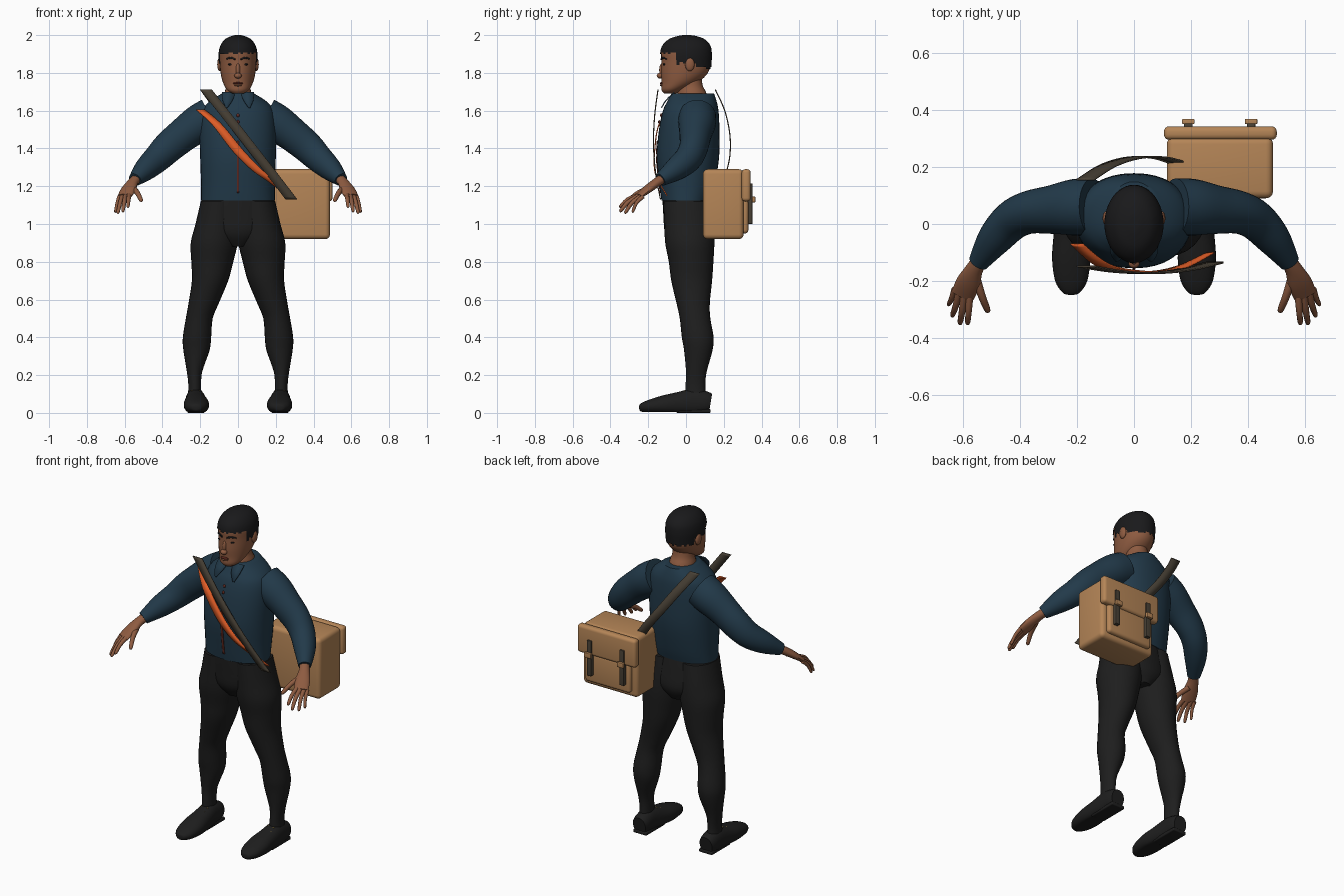
import bpy, bmesh, math
from mathutils import Vector


def material(name, rgb):
    m = bpy.data.materials.new(name)
    m.diffuse_color = (*rgb, 1)
    return m


SKIN = material("skin brown", (0.27, 0.105, 0.052))
SHIRT = material("navy shirt", (0.016, 0.042, 0.068))
BLACK = material("trouser black", (0.013, 0.013, 0.013))
HAIR = material("hair black", (0.010, 0.010, 0.011))
TAN = material("bag tan", (0.46, 0.235, 0.095))
OLIVE = material("strap olive", (0.065, 0.052, 0.036))
ORANGE = material("band orange", (0.75, 0.11, 0.02))
RED = material("placket red", (0.12, 0.022, 0.014))
GOLD = material("lace gold", (0.35, 0.24, 0.06))


def finish(bm, name, mat, angle=45):
    bmesh.ops.recalc_face_normals(bm, faces=bm.faces[:])
    me = bpy.data.meshes.new(name)
    bm.to_mesh(me)
    bm.free()
    ob = bpy.data.objects.new(name, me)
    bpy.context.collection.objects.link(ob)
    me.materials.append(mat)
    bpy.ops.object.select_all(action='DESELECT')
    bpy.context.view_layer.objects.active = ob
    ob.select_set(True)
    bpy.ops.object.shade_smooth_by_angle(angle=math.radians(angle))
    return ob


def smooth_rows(rows, steps):
    """Catmull-Rom interpolation through rows of numbers."""
    out = []
    for i in range(len(rows) - 1):
        p0, p1 = rows[max(i - 1, 0)], rows[i]
        p2, p3 = rows[i + 1], rows[min(i + 2, len(rows) - 1)]
        for k in range(steps):
            t = k / steps
            out.append([0.5 * (2 * b + (c - a) * t + (2 * a - 5 * b + 4 * c - d) * t * t
                               + (3 * b - a - 3 * c + d) * t ** 3)
                        for a, b, c, d in zip(p0, p1, p2, p3)])
    return out + [list(rows[-1])]


def loft(name, rows, mat, n=24, steps=4, upright=True, power=2.0, mirror=1, floor=None, keep=None):
    """Skin over elliptical rings (x, y, z, half width, half depth)."""
    rows = smooth_rows(rows, steps)
    cs = [Vector(r[:3]) for r in rows]
    bm = bmesh.new()
    rings = []
    for i, r in enumerate(rows):
        side, other = Vector((1, 0, 0)), Vector((0, 1, 0))
        if not upright:
            t = (cs[min(i + 1, len(cs) - 1)] - cs[max(i - 1, 0)]).normalized()
            side = t.cross(Vector((0, 0, 1))).normalized()
            other = side.cross(t)
        ring = []
        for k in range(n):
            a = 2 * math.pi * k / n
            c, s = math.cos(a), math.sin(a)
            p = (cs[i] + side * r[3] * math.copysign(abs(c) ** (2 / power), c)
                 + other * r[4] * math.copysign(abs(s) ** (2 / power), s))
            if floor is not None:
                p.z = max(p.z, floor)
            p.x *= mirror
            ring.append(bm.verts.new(p))
        rings.append(ring)
    for a, b in zip(rings, rings[1:]):
        for k in range(n):
            bm.faces.new((a[k], a[(k + 1) % n], b[(k + 1) % n], b[k]))
    bm.faces.new(rings[0])
    bm.faces.new(rings[-1])
    if keep:
        cut = [f for f in bm.faces if not keep(f.calc_center_median())]
        bmesh.ops.delete(bm, geom=cut, context='FACES')
    return finish(bm, name, mat)


def ball(name, loc, size, mat):
    bm = bmesh.new()
    bmesh.ops.create_uvsphere(bm, u_segments=16, v_segments=10, radius=1)
    for v in bm.verts:
        v.co = Vector(loc) + Vector([c * s for c, s in zip(v.co, size)])
    return finish(bm, name, mat)


def box(name, lo, hi, mat, bevel=0.0):
    bm = bmesh.new()
    bmesh.ops.create_cube(bm, size=1)
    for v in bm.verts:
        v.co = Vector([l + (c + 0.5) * (h - l) for l, h, c in zip(lo, hi, v.co)])
    if bevel:
        bmesh.ops.bevel(bm, geom=bm.edges[:], offset=bevel, segments=4, profile=0.5, affect='EDGES')
    return finish(bm, name, mat)


def ribbon(name, rows, mat, across=(1, 0, 0), thick=0.006):
    """Flat band through (x, y, z, half width)."""
    bm = bmesh.new()
    pairs = []
    for r in smooth_rows(rows, 6):
        c, w = Vector(r[:3]), Vector(across) * r[3]
        pairs.append((bm.verts.new(c - w), bm.verts.new(c + w)))
    for a, b in zip(pairs, pairs[1:]):
        bm.faces.new((a[0], a[1], b[1], b[0]))
    ob = finish(bm, name, mat)
    mod = ob.modifiers.new("thickness", 'SOLIDIFY')
    mod.thickness, mod.offset = thick, 0


# Shirt body, trouser seat, neck
loft("shirt_body", [(0, 0, 1.125, .195, .13), (0, .005, 1.2, .195, .145), (0, .01, 1.35, .2, .165),
                    (0, .017, 1.5, .203, .16), (0, .025, 1.6, .19, .147), (0, .032, 1.65, .15, .13),
                    (0, .036, 1.692, .083, .112)], SHIRT, n=36, power=2.2)
loft("trouser_seat", [(0, .0, 1.14, .19, .125), (0, .01, 1.05, .205, .13), (0, .02, .95, .17, .13),
                      (0, .025, .88, .06, .09)], BLACK, n=32)
loft("neck", [(0, .035, 1.66, .08, .085), (0, .03, 1.70, .07, .075), (0, .025, 1.74, .06, .062),
              (0, .015, 1.82, .06, .065)], SKIN)

# Head and close-cropped hair
loft("head", [(0, -.085, 1.69, .028, .03), (0, -.073, 1.71, .058, .057), (0, -.033, 1.75, .08, .096),
              (0, -.008, 1.80, .092, .124), (0, 0, 1.86, .097, .13), (0, 0, 1.92, .097, .13),
              (0, 0, 1.96, .07, .1), (0, 0, 1.98, .03, .05)], SKIN, n=32)


def under_hair(c):
    line = 1.905 if c.y < -.05 else 1.85 if c.y < .05 else 1.825
    return c.z > line + .006 * math.sin(c.x * 160 + c.y * 90)


loft("hair", [(0, .003, 1.80, .096, .128), (0, .001, 1.85, .101, .134), (0, 0, 1.90, .103, .137),
              (0, .002, 1.945, .093, .127), (0, .004, 1.98, .066, .092), (0, .005, 1.997, .028, .04),
              (0, .005, 2.0, .006, .008)], HAIR, n=48, steps=6, keep=under_hair)

# Face details
ball("nose_tip", (0, -.137, 1.785), (.02, .018, .015), SKIN)
ball("nose_bridge", (0, -.127, 1.815), (.012, .015, .035), SKIN)
ball("upper_lip", (0, -.13, 1.745), (.026, .009, .006), RED)
ball("lower_lip", (0, -.13, 1.735), (.022, .009, .006), SKIN)

for s, tag in ((1, "left"), (-1, "right")):
    ball(tag + "_eye", (s * .037, -.114, 1.845), (.017, .008, .006), HAIR)
    ribbon(tag + "_eyebrow", [(s * .015, -.131, 1.872, .004), (s * .038, -.122, 1.88, .005),
                              (s * .062, -.103, 1.873, .003)], HAIR, (0, 0, 1))
    ball(tag + "_ear", (s * .097, .02, 1.845), (.013, .025, .036), SKIN)

    # Sleeve
    loft(tag + "_sleeve", [(.145, .06, 1.565, .10, .104), (.21, .058, 1.53, .099, .10),
                           (.29, .05, 1.472, .085, .09), (.37, .04, 1.405, .075, .084),
                           (.43, .01, 1.345, .07, .075), (.49, -.055, 1.29, .06, .062),
                           (.545, -.135, 1.235, .036, .036)], SHIRT, upright=False, mirror=s)
    # Hand
    loft(tag + "_palm", [(.53, -.115, 1.247, .028, .026), (.557, -.155, 1.22, .03, .024),
                         (.58, -.205, 1.183, .042, .021), (.6, -.25, 1.147, .041, .014)],
         SKIN, n=16, upright=False, mirror=s)
    fingers = [((.628, -.228, 1.145), (.65, -.285, 1.062), .0095),
               ((.612, -.238, 1.147), (.637, -.325, 1.057), .011),
               ((.594, -.248, 1.15), (.61, -.352, 1.066), .0115),
               ((.576, -.255, 1.152), (.583, -.353, 1.09), .011),
               ((.555, -.185, 1.19), (.51, -.31, 1.122), .0135)]
    for i, (a, b, r) in enumerate(fingers):
        a, b = Vector(a), Vector(b)
        m = a.lerp(b, .5) + Vector((0, -.006, .008))
        loft(f"{tag}_finger_{i + 1}", [(*a, r * 1.2, r * 1.2), (*m, r, r), (*a.lerp(b, .92), r * .8, r * .8),
                                       (*b, r * .3, r * .3)], SKIN, n=10, steps=3, upright=False, mirror=s)

    # Trouser leg
    loft(tag + "_trouser_leg", [(.1, .005, 1.12, .097, .125), (.112, .015, 1.0, .113, .13),
                                (.126, .02, .9, .124, .13), (.136, .027, .8, .111, .118),
                                (.148, .03, .7, .096, .108), (.182, .038, .58, .08, .088),
                                (.205, .048, .5, .071, .081), (.217, .062, .4, .075, .084),
                                (.22, .065, .33, .069, .075), (.23, .055, .22, .041, .055),
                                (.229, .05, .15, .034, .052), (.229, .05, .09, .036, .055)],
         BLACK, mirror=s)
    # Shoe with a flat sole and laces
    loft(tag + "_shoe", [(.225, .13, .052, .042, .05), (.225, .1, .056, .05, .06), (.225, .04, .058, .053, .07),
                         (.222, -.04, .05, .06, .06), (.22, -.12, .042, .067, .05), (.22, -.2, .033, .056, .034),
                         (.22, -.24, .027, .03, .02), (.22, -.248, .026, .01, .008)],
         BLACK, n=28, upright=False, mirror=s, floor=.004, power=2.2)
    box(tag + "_sole", (s * .222 - .045, -.05, 0), (s * .222 + .045, .13, .02), BLACK, .006)
    for k in range(3):
        y, z = -.005 - .03 * k, .127 - .011 * k
        box(f"{tag}_lace_{k + 1}", (s * .224 - .026, y - .002, z - .014), (s * .224 + .026, y + .002, z - .008), GOLD)
    # Collar point
    ribbon(tag + "_collar_point", [(s * .05, -.062, 1.697, .036), (s * .055, -.105, 1.655, .026),
                                   (s * .06, -.13, 1.615, .004)], SHIRT)

# Shirt placket and buttons
ribbon("placket", [(0, -.137, 1.165, .006), (0, -.149, 1.26, .006), (0, -.157, 1.35, .006), (0, -.153, 1.44, .005)],
       RED, thick=.004)
for i, z in enumerate((1.54, 1.575)):
    ball(f"shirt_button_{i + 1}", (0, -.131 + (z - 1.575) * .3, z), (.008, .006, .01), RED)

# Shoulder straps and orange chest band
ribbon("front_strap", [(-.17, -.148, 1.712, .031), (-.06, -.166, 1.573, .031), (.06, -.172, 1.42, .031),
                       (.18, -.16, 1.265, .031), (.283, -.135, 1.13, .031)], OLIVE)
ribbon("back_strap", [(-.17, .155, 1.712, .031), (-.09, .205, 1.6, .031), (0, .232, 1.475, .031),
                      (.09, .232, 1.36, .031), (.165, .21, 1.26, .031)], OLIVE)
ribbon("chest_band", [(-.2, -.07, 1.605, .022), (-.11, -.143, 1.525, .026), (0, -.166, 1.388, .03),
                      (.1, -.166, 1.287, .028), (.18, -.145, 1.225, .02), (.27, -.1, 1.15, .012)], ORANGE)

# Satchel: body, flap, pocket, buckled straps
box("bag_body", (.115, .09, .92), (.487, .305, 1.29), TAN, .025)
box("bag_flap", (.105, .295, 1.12), (.5, .342, 1.29), TAN, .018)
box("bag_pocket", (.15, .28, .95), (.455, .33, 1.13), TAN, .018)
for i, x in enumerate((.19, .41)):
    box(f"bag_strap_{i + 1}", (x - .015, .325, 1.0), (x + .015, .352, 1.215), OLIVE, .004)
    box(f"bag_buckle_{i + 1}", (x - .022, .35, 1.115), (x + .022, .368, 1.145), TAN, .004)
